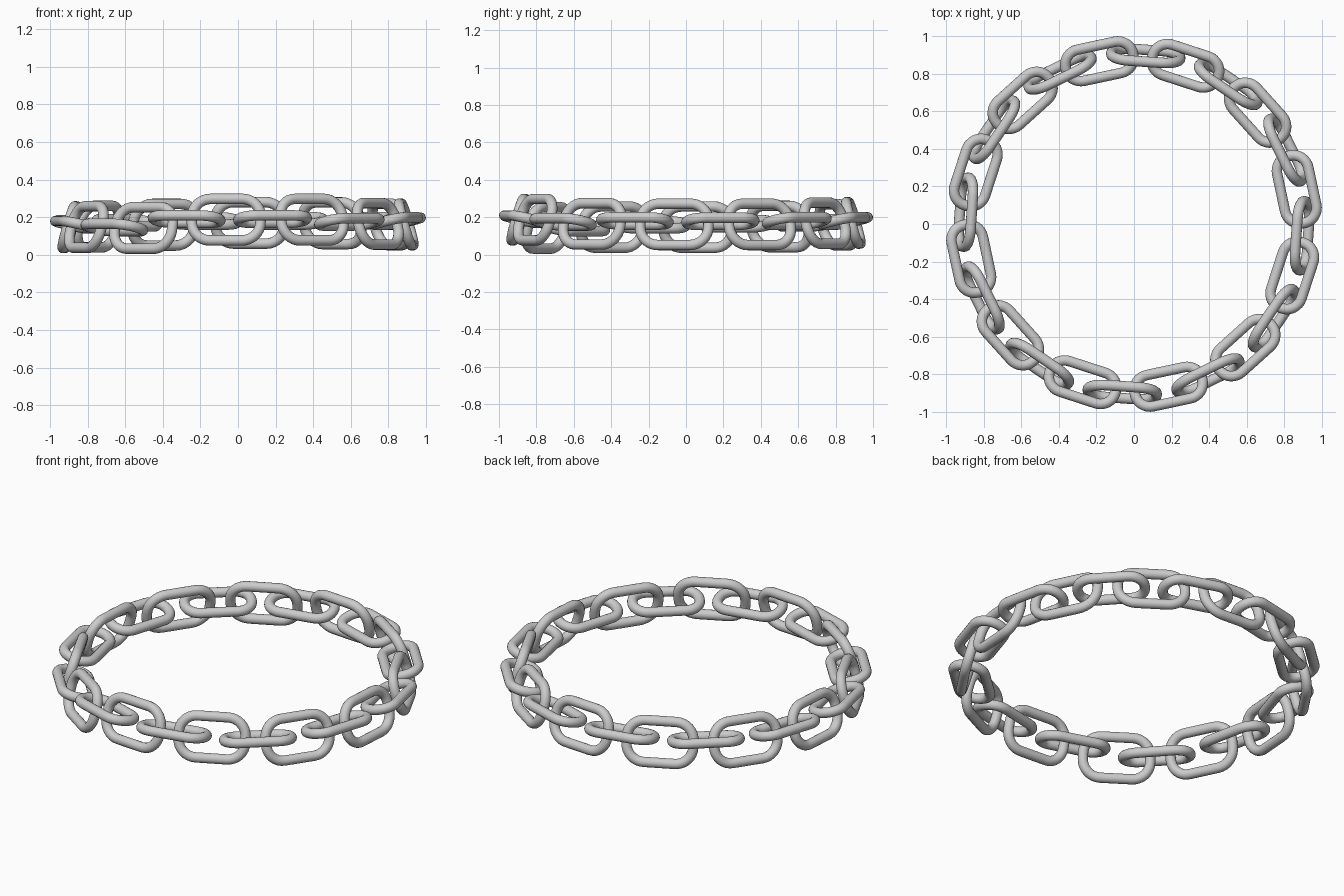
import bpy, bmesh
from math import sin, cos, pi, radians
from mathutils import Vector, Matrix

if "Cube" in bpy.data.objects:
    bpy.data.objects.remove(bpy.data.objects["Cube"])

WIRE = 0.028    # wire radius
HALF_L = 0.183  # half length of a link centreline


def link_path(half_w, r):
    # rounded-rectangle centreline in local x (length) / y (width)
    pts = []
    for i, (sx, sy) in enumerate([(1, 1), (-1, 1), (-1, -1), (1, -1)]):
        cx, cy = sx * (HALF_L - r), sy * (half_w - r)
        for k in range(9):
            a = i * pi / 2 + k * pi / 16
            pts.append(Vector((cx + r * cos(a), cy + r * sin(a), 0)))
    return pts


def link_mesh(name, half_w, r, sides=16):
    # sweep a round wire along the closed centreline
    pts = link_path(half_w, r)
    n = len(pts)
    bm = bmesh.new()
    rings = []
    for i, p in enumerate(pts):
        t = (pts[(i + 1) % n] - pts[i - 1]).normalized()
        out = Vector((t.y, -t.x, 0))
        rings.append([bm.verts.new(p + WIRE * (out * cos(2 * pi * k / sides)
                      + Vector((0, 0, sin(2 * pi * k / sides))))) for k in range(sides)])
    for i in range(n):
        a, b = rings[i], rings[(i + 1) % n]
        for k in range(sides):
            m = (k + 1) % sides
            bm.faces.new((a[k], b[k], b[m], a[m])).smooth = True
    bmesh.ops.recalc_face_normals(bm, faces=bm.faces)
    me = bpy.data.meshes.new(name)
    bm.to_mesh(me)
    bm.free()
    return me


def place(name, me, deg, radius, z, roll):
    # long axis follows the ring tangent, rolled about that tangent
    a = radians(deg)
    ob = bpy.data.objects.new(name, me)
    ob.matrix_world = (Matrix.Translation((radius * cos(a), radius * sin(a), z))
                       @ Matrix.Rotation(a - pi / 2, 4, 'Z')
                       @ Matrix.Rotation(radians(roll), 4, 'X'))
    bpy.context.collection.objects.link(ob)


# heights of the links, which lie slightly unevenly around the ring
upright_z = [.162, .162, .168, .17, .16, .15, .147, .147, .143, .187, .187, .165]
flat_z = [.178, .18, .18, .18, .17, .165, .16, .145, .19, .19, .175, .18]

upright = link_mesh("upright_link", 0.115, 0.098)
flat = link_mesh("flat_link", 0.087, 0.082)

# alternating upright and flat links
for i in range(12):
    place(f"upright_link_{i + 1}", upright, -4 + 30 * i, 0.897, upright_z[i], 90 + 16)
    place(f"flat_link_{i + 1}", flat, 12 + 30 * i, 0.885, flat_z[i], 13)
